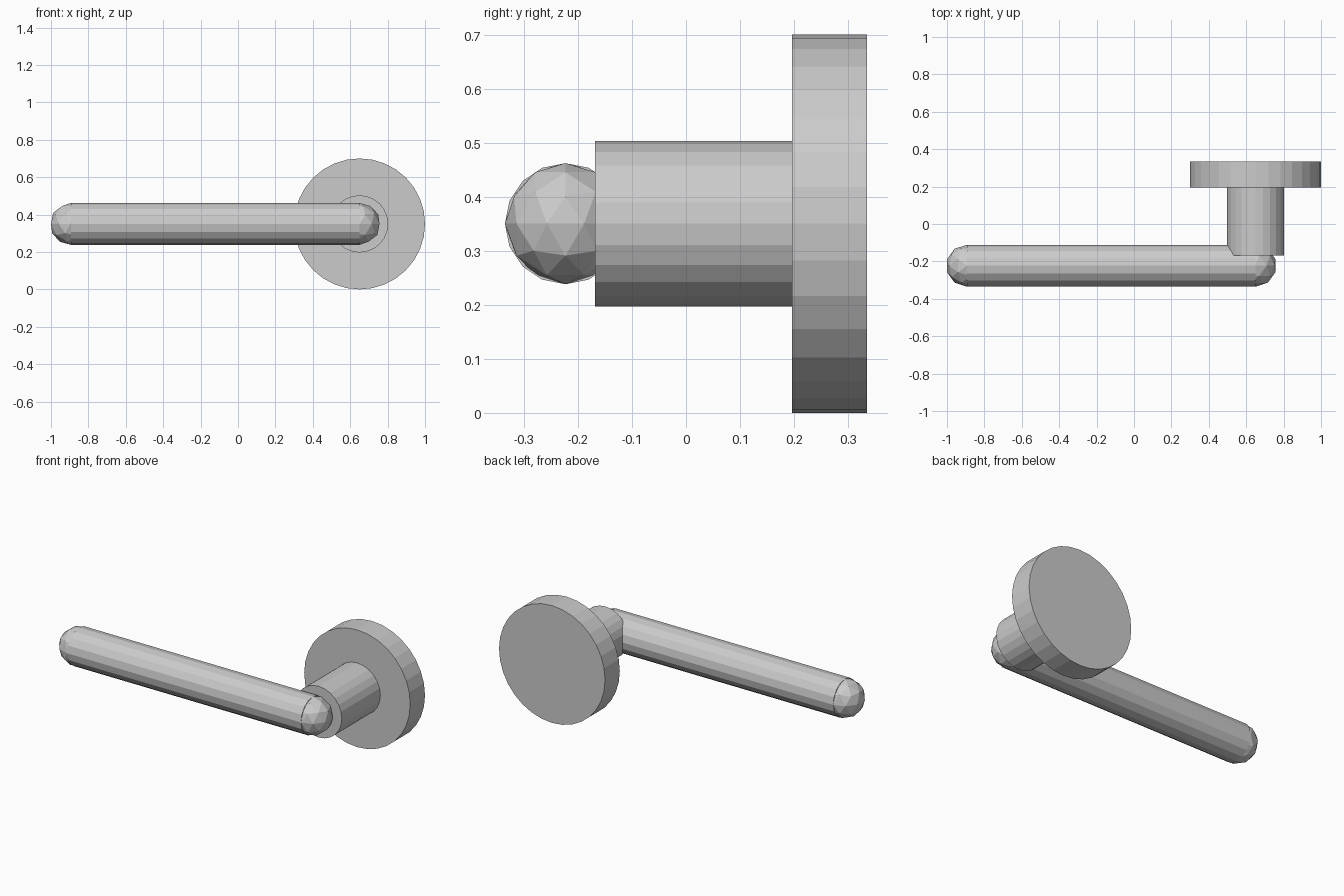
import bpy
from math import pi

if "Cube" in bpy.data.objects:
    bpy.data.objects.remove(bpy.data.objects["Cube"])

Z = 0.35          # height of the spindle axis
X = 0.65          # spindle position
LEVER_Y = -0.223
LEVER_R = 0.112
LEFT_X = -0.8935


def cylinder(name, radius, sides, start, end, centre, axis):
    """Flat-sided cylinder running from start to end along x or y."""
    mid = (start + end) / 2
    along_y = axis == 'y'
    loc = (X, mid, Z) if along_y else (mid, centre, Z)
    rot = (pi / 2, 0, 0) if along_y else (0, pi / 2, 0)
    bpy.ops.mesh.primitive_cylinder_add(vertices=sides, radius=radius,
                                        depth=end - start, location=loc, rotation=rot)
    bpy.context.object.name = name


# wall plate and neck
cylinder("wall_plate", 0.35, 32, 0.196, 0.335, 0, 'y')
cylinder("neck", 0.153, 24, -0.168, 0.196, 0, 'y')

# lever bar
cylinder("lever_bar", LEVER_R, 16, LEFT_X, X, LEVER_Y, 'x')

# faceted rounded ends
for name, x in (("lever_tip", LEFT_X), ("lever_corner", X)):
    bpy.ops.mesh.primitive_ico_sphere_add(subdivisions=2, radius=LEVER_R,
                                          location=(x, LEVER_Y, Z))
    bpy.context.object.name = name
